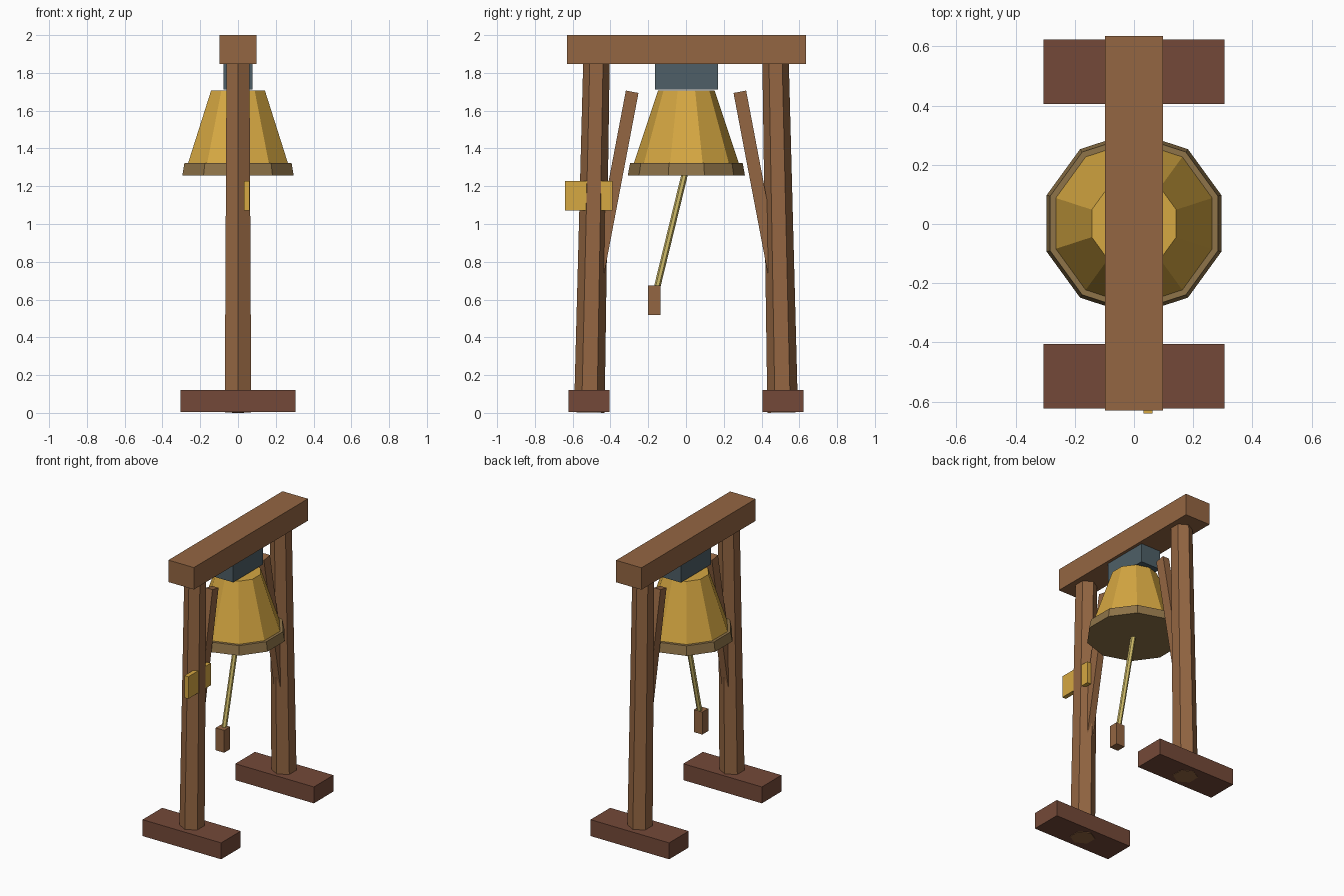
import bpy, math
from mathutils import Vector

cube = bpy.data.objects.get("Cube")
if cube:
    bpy.data.objects.remove(cube, do_unlink=True)


def material(name, rgb):
    lin = [((c / 255 + 0.055) / 1.055) ** 2.4 for c in rgb]
    m = bpy.data.materials.new(name)
    m.use_nodes = True
    m.diffuse_color = (*lin, 1)
    m.node_tree.nodes["Principled BSDF"].inputs["Base Color"].default_value = (*lin, 1)
    return m


wood = material("oak wood", (148, 102, 66))
dark_wood = material("dark foot wood", (116, 73, 56))
gold = material("bell gold", (214, 168, 66))
bronze = material("rim bronze", (142, 115, 72))
iron = material("blue grey iron", (78, 95, 103))
hemp = material("pale rope", (208, 188, 105))


def finish(name, mat):
    ob = bpy.context.object
    ob.name = name
    ob.data.materials.append(mat)
    return ob


def box(name, mat, center, size, tilt=0):
    bpy.ops.mesh.primitive_cube_add(size=1, location=center, rotation=(tilt, 0, 0))
    bpy.context.object.scale = size
    return finish(name, mat)


def rod(name, mat, start, end, r1, r2, sides):
    """Tapered prism between two points, with one edge turned towards y."""
    a, b = Vector(start), Vector(end)
    d = b - a
    bpy.ops.mesh.primitive_cone_add(vertices=sides, radius1=r1, radius2=r2,
                                    depth=d.length, location=(a + b) / 2,
                                    rotation=(-math.atan2(d.y, d.z), 0, 0))
    return finish(name, mat)


# Frame: one foot, post and brace at each end, joined by the top beam
for side, label in ((-1, "front"), (1, "back")):
    box(label + "_foot", dark_wood, (0, side * 0.514, 0.0625), (0.61, 0.217, 0.115))
    rod(label + "_post", wood, (0, side * 0.512, 0.002), (0, side * 0.474, 1.87),
        0.081, 0.07, 6)
    top, low = Vector((0, side * 0.285, 1.70)), Vector((0, side * 0.475, 0.70))
    d = top - low
    box(label + "_brace", wood, (top + low) / 2, (0.05, 0.068, d.length),
        -math.atan2(d.y, d.z))
box("top_beam", wood, (0, 0.002, 1.923), (0.197, 1.265, 0.154))

# Bell hung from its iron yoke
box("yoke", iron, (0, 0.002, 1.785), (0.155, 0.333, 0.145))
rod("bell_body", gold, (0, 0.002, 1.31), (0, 0.002, 1.706), 0.282, 0.15, 10)
rod("bell_rim", bronze, (0, 0.002, 1.258), (0, 0.002, 1.323), 0.31, 0.298, 10)

# Pull rope and its wooden grip
rod("pull_rope", hemp, (0, -0.153, 0.665), (0, -0.003, 1.28), 0.017, 0.017, 6)
box("rope_grip", wood, (0, -0.167, 0.597), (0.066, 0.066, 0.157))

# Plaque set into the side of the front post
box("plaque", gold, (0.047, -0.515, 1.15), (0.03, 0.25, 0.155))
